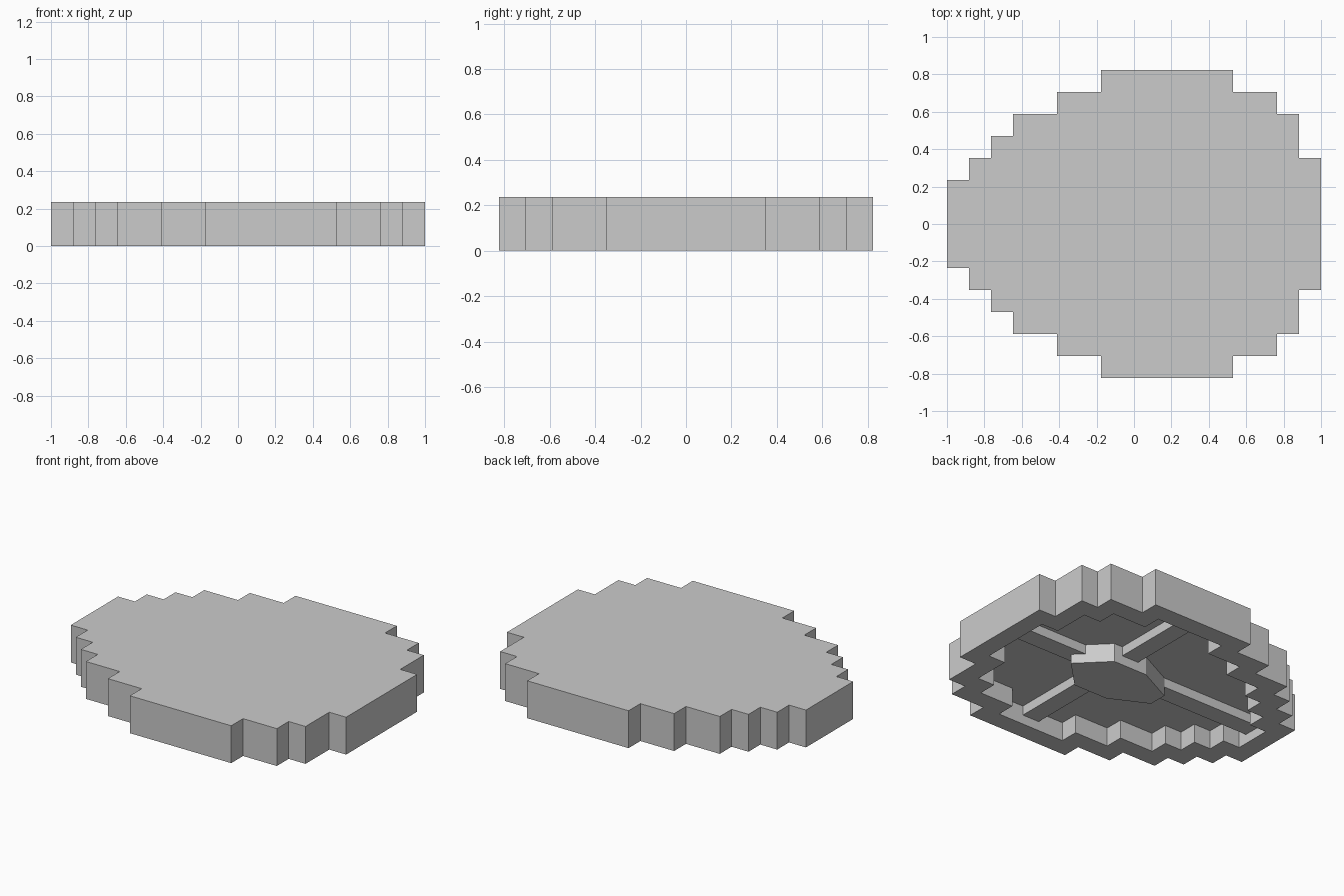
import bpy, bmesh

if "Cube" in bpy.data.objects:
    bpy.data.objects.remove(bpy.data.objects["Cube"])

U = 2 / 17  # one grid cell


def prism(name, pts, z0, z1):
    """Extrude a closed outline (in cells) between two heights."""
    bm = bmesh.new()
    face = bm.faces.new([bm.verts.new((x * U, y * U, z0 * U)) for x, y in pts])
    top = bmesh.ops.extrude_face_region(bm, geom=[face])["geom"]
    verts = [g for g in top if isinstance(g, bmesh.types.BMVert)]
    bmesh.ops.translate(bm, verts=verts, vec=(0, 0, (z1 - z0) * U))
    bmesh.ops.recalc_face_normals(bm, faces=bm.faces)
    mesh = bpy.data.meshes.new(name)
    bm.to_mesh(mesh)
    bm.free()
    ob = bpy.data.objects.new(name, mesh)
    bpy.context.collection.objects.link(ob)
    return ob


def stepped_outline(rows):
    """Stepped outline from (left, right, y_from, y_to) rows, mirrored in y."""
    right, left = [], []
    for l, r, y0, y1 in rows:
        right += [(r, y0), (r, y1)]
        left += [(l, y0), (l, y1)]
    half = right + left[::-1]
    half = half[1:-1]  # drop the points on the mirror line
    pts = half + [(x, -y) for x, y in half[::-1]]
    # drop repeated and collinear points
    pts = [p for i, p in enumerate(pts) if p != pts[i - 1]]
    n = len(pts)
    keep = []
    for i, b in enumerate(pts):
        a, c = pts[i - 1], pts[(i + 1) % n]
        if (b[0] - a[0]) * (c[1] - b[1]) != (b[1] - a[1]) * (c[0] - b[0]):
            keep.append(b)
    return keep


def box(name, x0, x1, y0, y1, z0, z1):
    return prism(name, [(x0, y0), (x1, y0), (x1, y1), (x0, y1)], z0, z1)


# Stepped slab
outer = [(-8.5, 8.5, 0, 2), (-7.5, 8.5, 2, 3), (-6.5, 7.5, 3, 4),
         (-5.5, 7.5, 4, 5), (-3.5, 6.5, 5, 6), (-1.5, 4.5, 6, 7)]
slab = prism("stepped_slab", stepped_outline(outer), 0, 2)

# Recess in the underside, one cell inside the rim
inner = [(-7.5, 7.5, 0, 1), (-6.5, 7.5, 1, 2), (-5.5, 6.5, 2, 3),
         (-4.5, 6.5, 3, 4), (-2.5, 5.5, 4, 5), (-0.5, 3.5, 5, 6)]
cutter = prism("recess_cutter", stepped_outline(inner), -1, 1)
cutter.hide_render = True
mod = slab.modifiers.new("recess", "BOOLEAN")
mod.operation = "DIFFERENCE"
mod.solver = "EXACT"
mod.object = cutter
bpy.context.view_layer.objects.active = slab
bpy.ops.object.modifier_apply(modifier=mod.name)
bpy.data.objects.remove(cutter)

# Central boss, flush with the rim
prism("boss", [(4, 0), (2.5, 1.5), (0.5, 1.5), (-1.5, 0.5),
               (-1.5, -0.5), (0.5, -1.5), (2.5, -1.5)], 0, 1)

# Ribs from the boss to the rim, half as deep as the recess
box("rib_right", 3, 7.5, -0.5, 0.5, 0.5, 1)
box("rib_left", -7.5, -1.5, -0.5, 0.5, 0.5, 1)
for name, s in (("rib_back", 1), ("rib_front", -1)):
    box(name, 1, 2, 1.5 * s, 6 * s, 0.5, 1)
